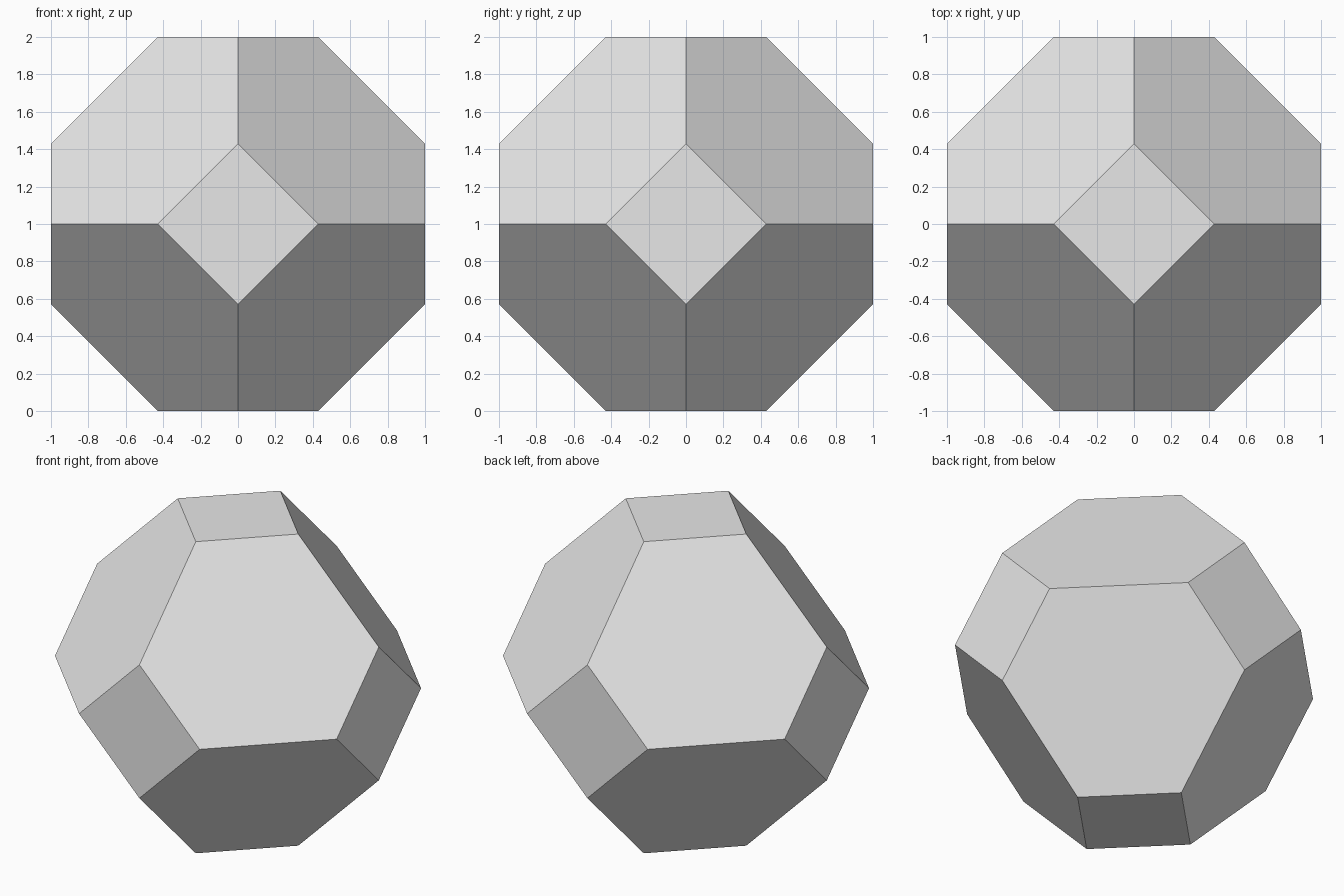
import bpy
import bmesh
from mathutils import Vector

# Remove the default cube
default = bpy.data.objects.get("Cube")
if default:
    bpy.data.objects.remove(default, do_unlink=True)

HALF = 1.0       # distance from the centre to each small square face
REACH = 1.428    # tip distance of the octahedron before its corners are cut

# Plain grey
grey = bpy.data.materials.new("light_grey")
grey.use_nodes = True
colour = (0.8, 0.8, 0.8, 1.0)
grey.diffuse_color = colour
grey.node_tree.nodes["Principled BSDF"].inputs["Base Color"].default_value = colour

# Octahedron from a four-sided, two-ring sphere
bm = bmesh.new()
bmesh.ops.create_uvsphere(bm, u_segments=4, v_segments=2, radius=REACH)

# Slice off each of the six corners and cap it with a square
for axis in range(3):
    for side in (-1, 1):
        normal = Vector((0, 0, 0))
        normal[axis] = side
        geom = bm.verts[:] + bm.edges[:] + bm.faces[:]
        cut = bmesh.ops.bisect_plane(bm, geom=geom, dist=1e-5, plane_co=normal * HALF,
                                     plane_no=normal, clear_outer=True)
        rim = [e for e in cut["geom_cut"] if isinstance(e, bmesh.types.BMEdge)]
        bmesh.ops.contextual_create(bm, geom=rim)

bmesh.ops.recalc_face_normals(bm, faces=bm.faces)
bmesh.ops.translate(bm, verts=bm.verts, vec=(0, 0, HALF))

# Flat-shaded solid standing on its lowest square
mesh = bpy.data.meshes.new("truncated_octahedron")
bm.to_mesh(mesh)
bm.free()
mesh.materials.append(grey)
solid = bpy.data.objects.new("truncated_octahedron", mesh)
bpy.context.collection.objects.link(solid)
